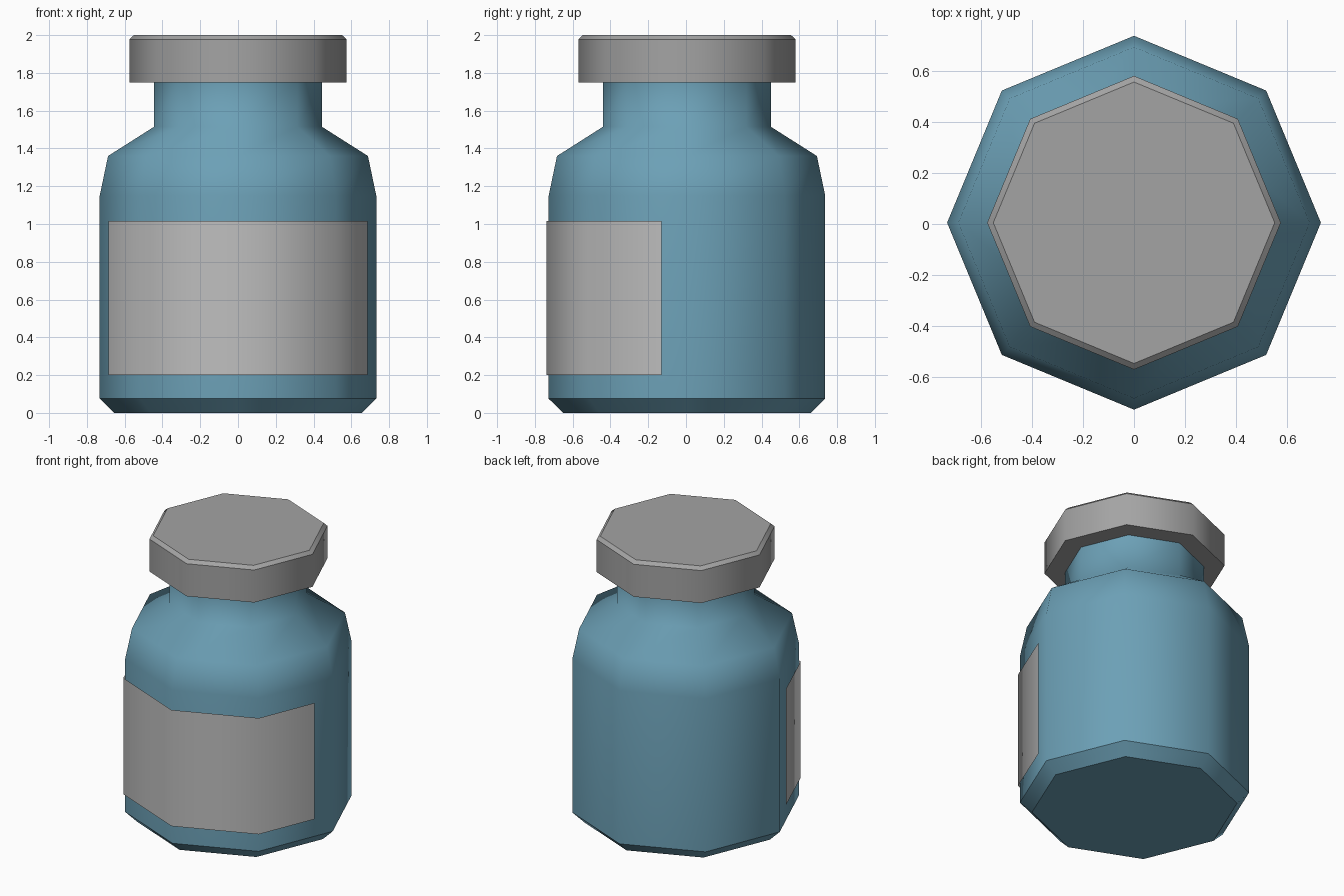
import bpy, bmesh, math

if "Cube" in bpy.data.objects:
    bpy.data.objects.remove(bpy.data.objects["Cube"])

SIDES = 8
CY = 0.005  # body axis sits slightly back because of the label's thickness


def material(name, rgb):
    m = bpy.data.materials.new(name)
    m.diffuse_color = (*rgb, 1)
    m.use_nodes = True
    m.node_tree.nodes["Principled BSDF"].inputs["Base Color"].default_value = m.diffuse_color
    return m


def finish(name, bm, mat, sharp_heights=()):
    """Smooth all faces, keep the horizontal rings at the given heights sharp."""
    for f in bm.faces:
        f.smooth = True
    for e in bm.edges:
        a, b = (v.co.z for v in e.verts)
        if abs(a - b) < 1e-4 and any(abs(a - h) < 1e-4 for h in sharp_heights):
            e.smooth = False
    me = bpy.data.meshes.new(name)
    bm.to_mesh(me)
    bm.free()
    me.materials.append(mat)
    ob = bpy.data.objects.new(name, me)
    bpy.context.collection.objects.link(ob)
    return ob


def lathe(name, profile, mat, sharp_heights):
    """Eight-sided turned solid with corners on the axes, capped at both ends."""
    bm = bmesh.new()
    rings = []
    for r, z in profile:
        angles = [2 * math.pi * i / SIDES for i in range(SIDES)]
        rings.append([bm.verts.new((r * math.cos(a), CY + r * math.sin(a), z)) for a in angles])
    for lo, hi in zip(rings, rings[1:]):
        for i in range(SIDES):
            j = (i + 1) % SIDES
            bm.faces.new((lo[i], lo[j], hi[j], hi[i]))
    bm.faces.new(rings[0][::-1])
    bm.faces.new(rings[-1])
    return finish(name, bm, mat, sharp_heights)


blue = material("blue glass", (0.15, 0.352, 0.468))
grey = material("cap grey", (0.37, 0.37, 0.37))
pale = material("label pale grey", (0.52, 0.52, 0.52))

# Bottle: chamfered foot, straight body, sloped shoulder, neck
lathe("bottle", [(0.655, 0), (0.732, 0.075), (0.732, 1.15), (0.688, 1.36),
                 (0.444, 1.515), (0.444, 1.76)], blue, (0, 0.075, 1.76))

# Cap: wide disc with a small top chamfer
lathe("cap", [(0.575, 1.75), (0.575, 1.978), (0.551, 2.0)], grey, (1.75, 1.978, 2.0))

# Label: sheet wrapped round the front, just off the bottle
R = 0.744
c = R * math.sqrt(0.5)
path = [(-0.686, -0.135), (-c, -c), (0, -R), (c, -c), (0.686, -0.135)]
bm = bmesh.new()
low, high = ([bm.verts.new((x, CY + y, z)) for x, y in path] for z in (0.2, 1.016))
for i in range(len(path) - 1):
    bm.faces.new((low[i], low[i + 1], high[i + 1], high[i]))
finish("label", bm, pale)
